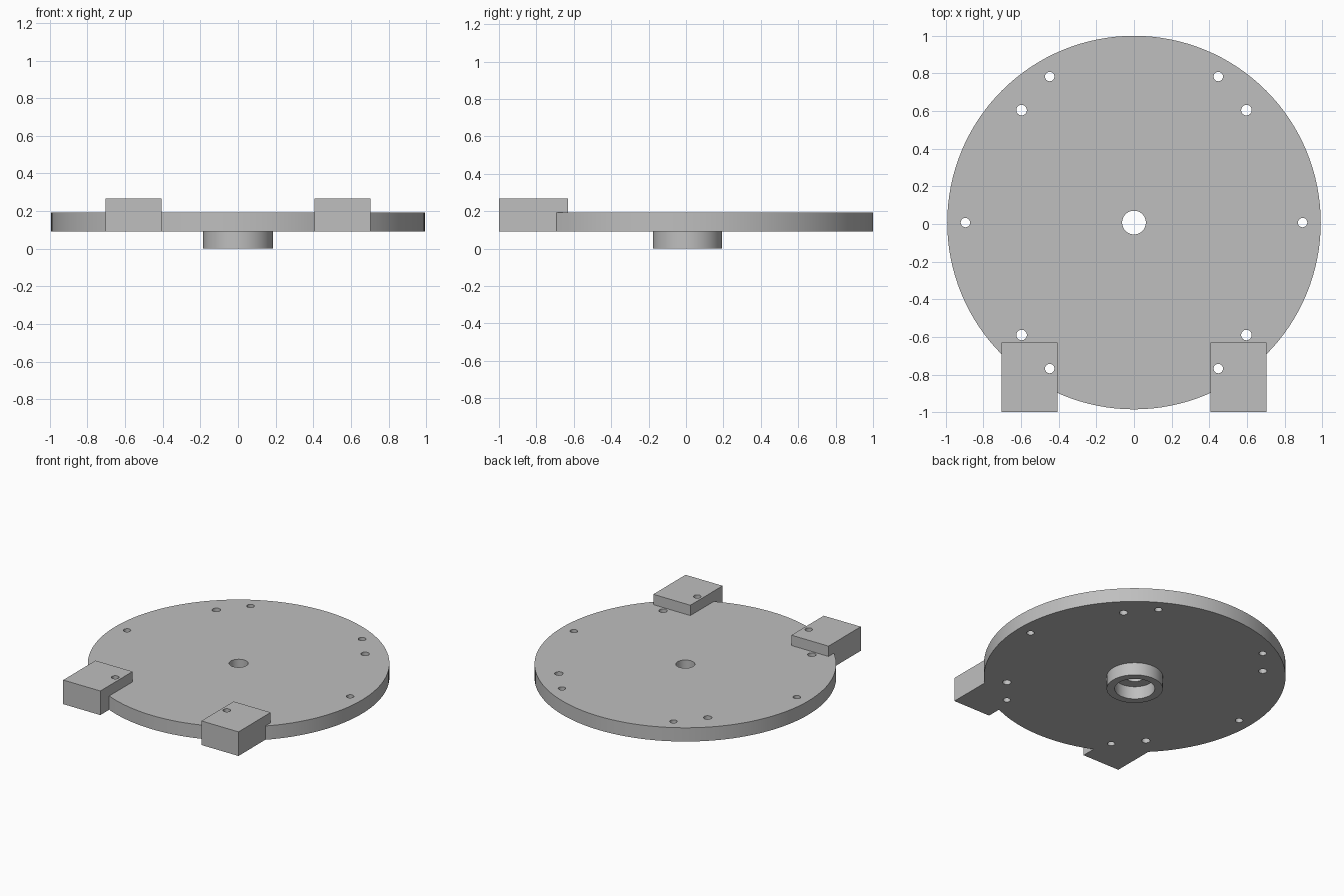
import bpy
from math import cos, sin, radians

cube = bpy.data.objects.get("Cube")
if cube:
    bpy.data.objects.remove(cube, do_unlink=True)

CENTRE_Y = 0.0075
PLATE_Z, PLATE_TOP, BLOCK_TOP = 0.092, 0.192, 0.267

# Single grey material
grey = bpy.data.materials.new("plain grey")
grey.use_nodes = True
colour = (0.52, 0.52, 0.52, 1)
grey.diffuse_color = colour
grey.node_tree.nodes["Principled BSDF"].inputs["Base Color"].default_value = colour


def cylinder(name, x, y, radius, z0, z1, sides=48):
    bpy.ops.mesh.primitive_cylinder_add(vertices=sides, radius=radius, depth=z1 - z0,
                                        location=(x, y, (z0 + z1) / 2))
    obj = bpy.context.object
    obj.name = name
    obj.data.materials.append(grey)
    return obj


def box(name, x0, x1, y0, y1, z0, z1):
    bpy.ops.mesh.primitive_cube_add(size=1, location=((x0 + x1) / 2, (y0 + y1) / 2, (z0 + z1) / 2))
    obj = bpy.context.object
    obj.name = name
    obj.scale = (x1 - x0, y1 - y0, z1 - z0)
    bpy.ops.object.transform_apply(location=False, rotation=False, scale=True)
    obj.data.materials.append(grey)
    return obj


def combine(target, tool, operation):
    tool.hide_render = True
    mod = target.modifiers.new(operation.lower(), 'BOOLEAN')
    mod.operation, mod.object, mod.solver = operation, tool, 'EXACT'
    bpy.context.view_layer.objects.active = target
    bpy.ops.object.modifier_apply(modifier=mod.name)
    bpy.data.objects.remove(tool, do_unlink=True)


# Round plate with hub underneath and two blocks on the front rim
plate = cylinder("round_plate", 0, CENTRE_Y, 0.9925, PLATE_Z, PLATE_TOP, 128)
combine(plate, cylinder("hub", 0, CENTRE_Y, 0.185, 0, PLATE_Z + 0.05, 64), 'UNION')
for side, x0, x1 in (("left", 0.406, 0.704), ("right", -0.704, -0.406)):
    combine(plate, box(side + "_block", x0, x1, -1, -0.63, PLATE_Z, BLOCK_TOP), 'UNION')

# Central bore and the wider recess in the hub
combine(plate, cylinder("bore", 0, CENTRE_Y, 0.063, -0.1, 0.4), 'DIFFERENCE')
combine(plate, cylinder("hub_recess", 0, CENTRE_Y, 0.132, -0.1, PLATE_Z, 64), 'DIFFERENCE')

# Two rings of through holes: six small, four slightly larger
for count, start, ring, radius in ((6, 0, 0.896, 0.025), (4, 45, 0.845, 0.028)):
    for i in range(count):
        a = radians(start + 360 * i / count)
        hole = cylinder("hole", ring * cos(a), CENTRE_Y + ring * sin(a), radius, -0.1, 0.4, 32)
        combine(plate, hole, 'DIFFERENCE')

# Smooth round walls, crisp edges
bpy.ops.object.select_all(action='DESELECT')
plate.select_set(True)
bpy.context.view_layer.objects.active = plate
bpy.ops.object.shade_smooth_by_angle(angle=radians(30))
